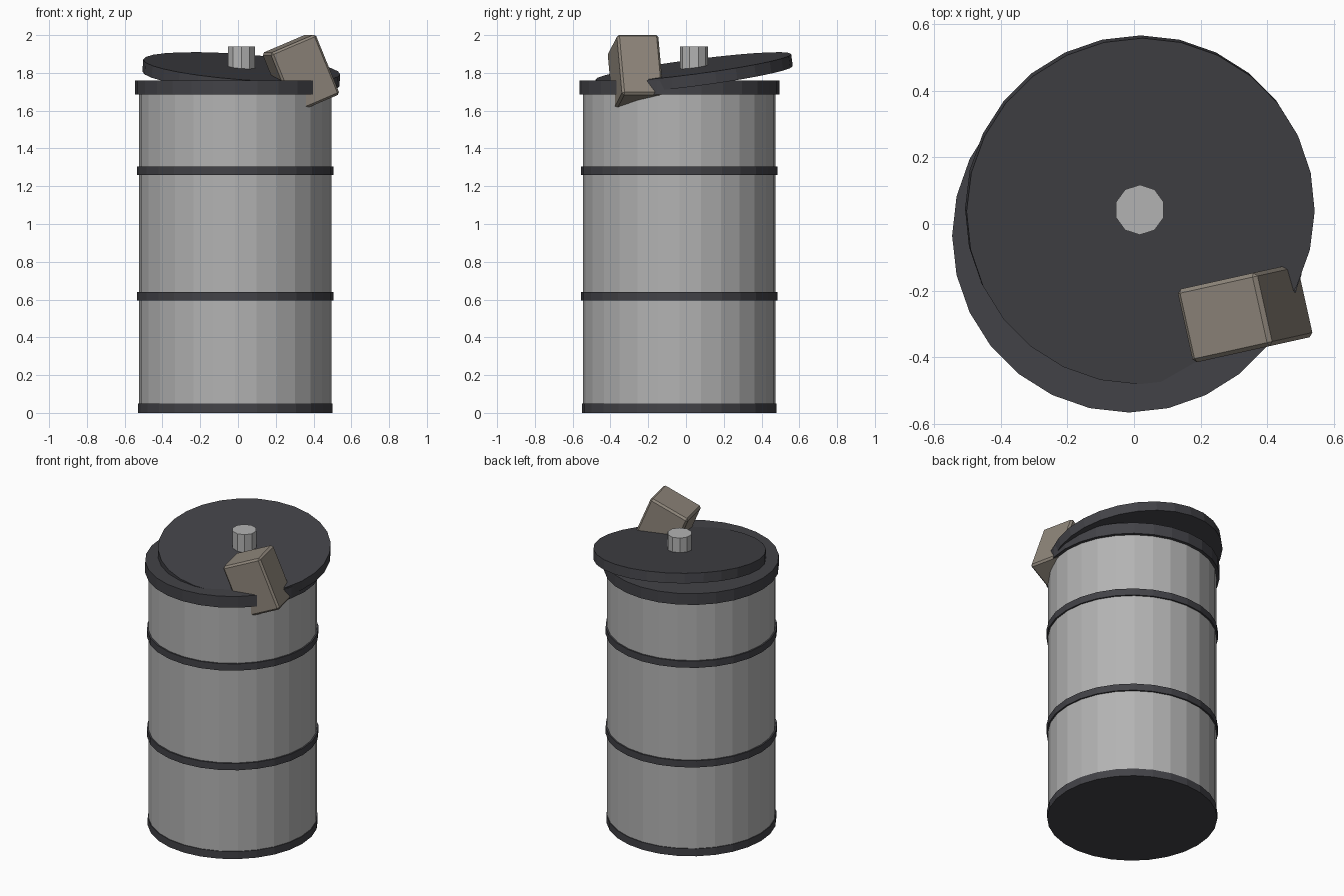
import bpy, bmesh
from math import radians

if "Cube" in bpy.data.objects:
    bpy.data.objects.remove(bpy.data.objects["Cube"])


def material(name, color):
    m = bpy.data.materials.new(name)
    m.diffuse_color = (*color, 1)
    m.use_nodes = True
    m.node_tree.nodes["Principled BSDF"].inputs["Base Color"].default_value = m.diffuse_color
    return m


DARK = material("dark_metal", (0.055, 0.055, 0.063))
STONE = material("worn_stone", (0.27, 0.235, 0.195))
STEEL = material("steel", (0.45, 0.45, 0.45))


def finish(name, bm, loc, rot, mat):
    mesh = bpy.data.meshes.new(name)
    bm.to_mesh(mesh)
    bm.free()
    mesh.materials.append(mat)
    ob = bpy.data.objects.new(name, mesh)
    ob.location, ob.rotation_euler = loc, rot
    bpy.context.collection.objects.link(ob)
    return ob


def drum(name, xy, z0, z1, r, mat, sides=28, rot=(0, 0, 0)):
    bm = bmesh.new()
    bmesh.ops.create_cone(bm, cap_ends=True, segments=sides,
                          radius1=r, radius2=r, depth=z1 - z0)
    return finish(name, bm, (*xy, (z0 + z1) / 2), rot, mat)


# Can body with its hoops
AXIS = (-0.015, -0.035)
drum("can_body", AXIS, 0.004, 1.74, 0.51, STEEL)
for name, z0, z1, r in (("base_rim", 0.0, 0.05, 0.515),
                        ("lower_hoop", 0.595, 0.64, 0.52),
                        ("upper_hoop", 1.26, 1.305, 0.52),
                        ("top_rim", 1.685, 1.76, 0.53)):
    drum(name, AXIS, z0, z1, r, DARK)

# Tilted lid and upright knob
LID = (0.0175, 0.0425)
drum("lid", LID, 1.768, 1.832, 0.523, DARK, rot=(0.13, 0.075, 0))
drum("lid_knob", LID, 1.82, 1.94, 0.075, STEEL, sides=10)

# Tilted block lodged through the lid edge
bm = bmesh.new()
bmesh.ops.create_cube(bm, size=1)
bmesh.ops.scale(bm, verts=bm.verts, vec=(0.265, 0.225, 0.345))
block = finish("block", bm, (0.333, -0.267, 1.796),
               (0, radians(-22.6), radians(12.5)), STONE)
bevel = block.modifiers.new("soft_edges", "BEVEL")
bevel.width, bevel.segments = 0.012, 1
